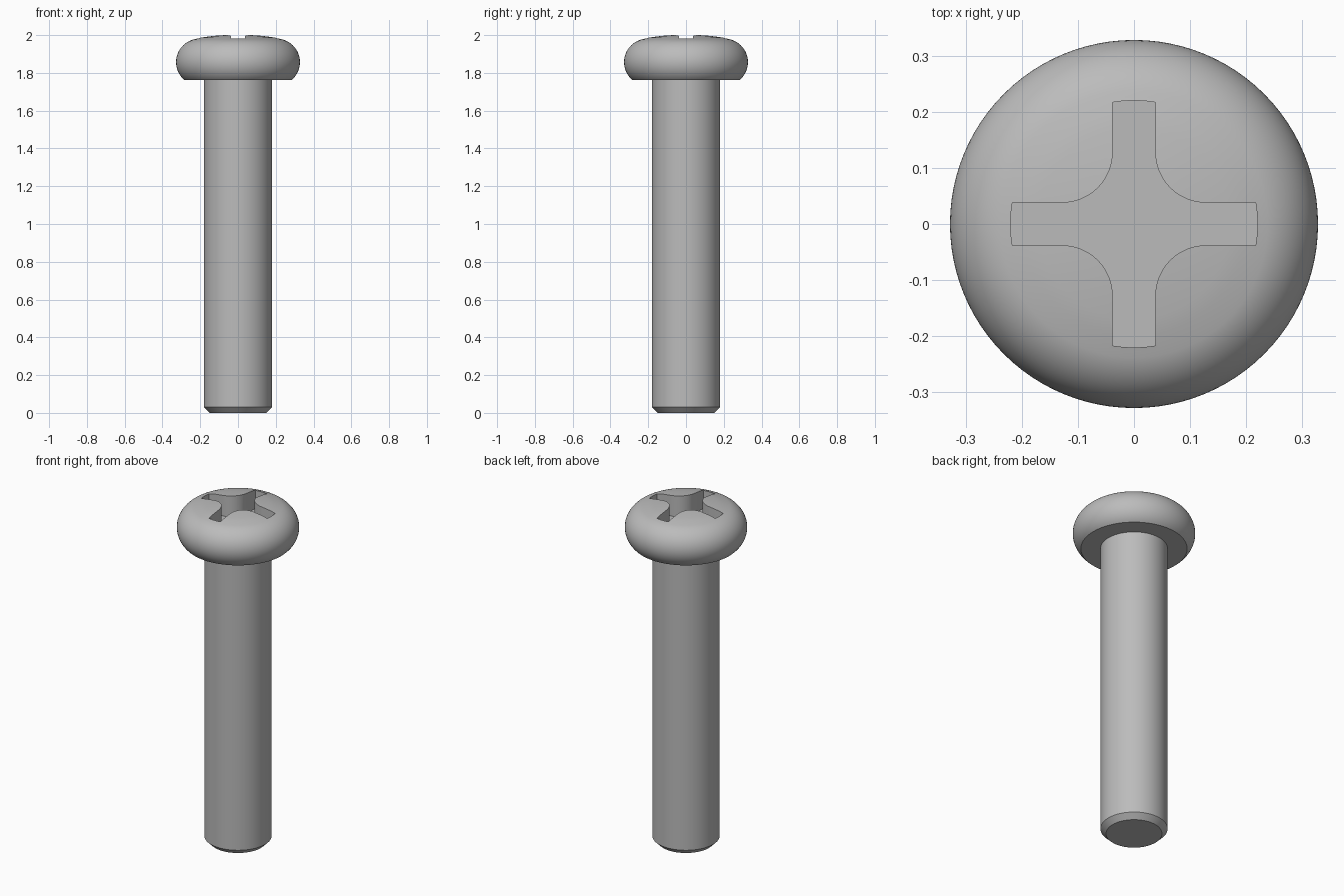
import bpy
import bmesh
from math import sin, cos, asin, radians, pi, sqrt
from mathutils import Matrix, Vector

cube = bpy.data.objects.get("Cube")
if cube:
    bpy.data.objects.remove(cube, do_unlink=True)

SEGMENTS = 96
APEX = 2.003            # dome height before the recess is cut
UNDERSIDE = 1.763
SHAFT_R = 0.18

steel = bpy.data.materials.new("steel grey")
steel.use_nodes = True
colour = (0.5, 0.5, 0.5, 1)
steel.diffuse_color = colour
steel.node_tree.nodes["Principled BSDF"].inputs["Base Color"].default_value = colour


def add_object(name, bm):
    bmesh.ops.recalc_face_normals(bm, faces=bm.faces)
    mesh = bpy.data.meshes.new(name)
    bm.to_mesh(mesh)
    bm.free()
    mesh.materials.append(steel)
    obj = bpy.data.objects.new(name, mesh)
    bpy.context.collection.objects.link(obj)
    return obj


def lathe(name, profile):
    """Spin (radius, height) points around the z axis."""
    bm = bmesh.new()
    verts = [bm.verts.new((r, 0, z)) for r, z in profile]
    edges = [bm.edges.new(pair) for pair in zip(verts, verts[1:])]
    bmesh.ops.spin(bm, geom=verts + edges, axis=(0, 0, 1), cent=(0, 0, 0),
                   angle=2 * pi, steps=SEGMENTS, use_merge=True)
    bmesh.ops.remove_doubles(bm, verts=bm.verts, dist=1e-5)
    return add_object(name, bm)


# Screw body: chamfered shaft, rounded head side, shallow dome
dome_r, side_r = 1.23, 0.124
side_x, side_z = 0.204, 1.857
blend = asin(side_x / (dome_r - side_r))
profile = [(0, 0), (0.15, 0), (SHAFT_R, 0.03), (SHAFT_R, UNDERSIDE)]
for i in range(25):
    a = radians(139.3) + (blend - radians(139.3)) * i / 24
    profile.append((side_x + side_r * sin(a), side_z + side_r * cos(a)))
for i in range(1, 9):
    a = blend * (1 - i / 8)
    profile.append((dome_r * sin(a), APEX - dome_r + dome_r * cos(a)))
screw = lathe("screw", profile)

# Cross recess cutter: four arms with rounded ends and filleted inner corners
half, reach, fillet, floor = 0.038, 0.22, 0.09, 1.875
tip = asin(half / reach)
arm = [Vector((reach * cos(tip * k / 4), reach * sin(tip * k / 4), floor))
       for k in range(-4, 5)]
centre = half + fillet
for i in range(13):
    a = -pi / 2 - (pi / 2) * i / 12
    arm.append(Vector((centre + fillet * cos(a), centre + fillet * sin(a), floor)))
bm = bmesh.new()
outline = [bm.verts.new(Matrix.Rotation(q * pi / 2, 3, 'Z') @ p)
           for q in range(4) for p in arm]
base = bm.faces.new(outline)
top = bmesh.ops.extrude_face_region(bm, geom=[base])["geom"]
bmesh.ops.translate(bm, vec=(0, 0, 0.3),
                    verts=[v for v in top if isinstance(v, bmesh.types.BMVert)])
cutter = add_object("recess_cutter", bm)
cutter.hide_render = True

# Cut the recess and shade the result
cut = screw.modifiers.new("cross recess", 'BOOLEAN')
cut.operation = 'DIFFERENCE'
cut.solver = 'EXACT'
cut.object = cutter
bpy.ops.object.select_all(action='DESELECT')
bpy.context.view_layer.objects.active = screw
screw.select_set(True)
bpy.ops.object.modifier_apply(modifier=cut.name)
bpy.data.objects.remove(cutter, do_unlink=True)
bpy.ops.object.shade_smooth_by_angle(angle=radians(25))
